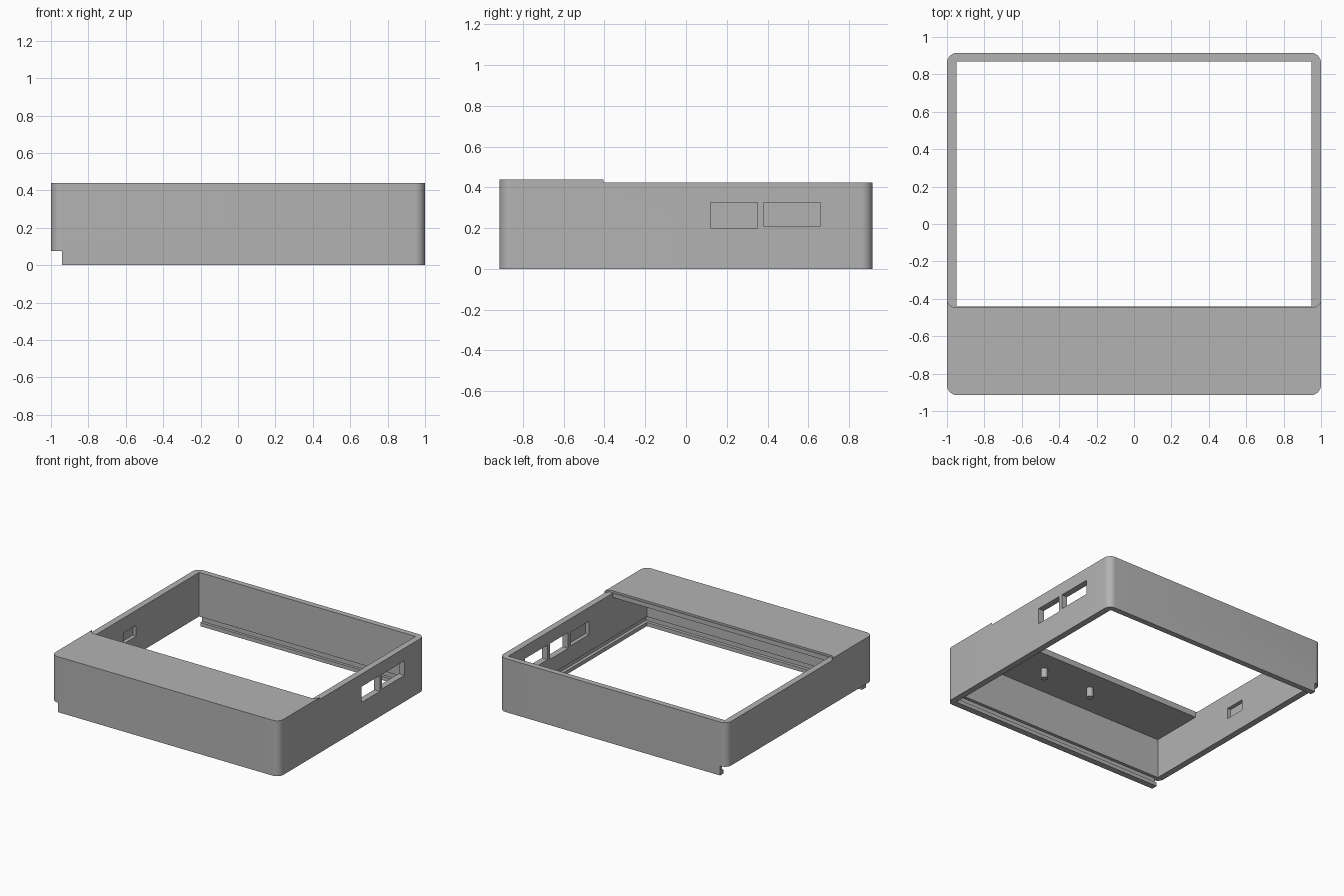
import bpy, bmesh, math
from mathutils import Matrix, Vector

old = bpy.data.objects.get("Cube")
if old:
    bpy.data.objects.remove(old, do_unlink=True)

mat = bpy.data.materials.new("plain_grey")
mat.use_nodes = True
GREY = (0.45, 0.45, 0.45, 1)
mat.diffuse_color = GREY
mat.node_tree.nodes["Principled BSDF"].inputs["Base Color"].default_value = GREY


def finish(name, bm):
    bmesh.ops.recalc_face_normals(bm, faces=bm.faces)
    me = bpy.data.meshes.new(name)
    bm.to_mesh(me)
    bm.free()
    me.materials.append(mat)
    ob = bpy.data.objects.new(name, me)
    bpy.context.collection.objects.link(ob)
    return ob


def block(name, x, y, z, radius=0.0):
    """Box from ranges, optionally with rounded upright edges."""
    bm = bmesh.new()
    size = [b - a for a, b in (x, y, z)]
    mid = [(a + b) / 2 for a, b in (x, y, z)]
    bmesh.ops.create_cube(bm, size=1, matrix=Matrix.Translation(mid) @ Matrix.Diagonal((*size, 1)))
    if radius:
        upright = [e for e in bm.edges if abs(e.verts[0].co.z - e.verts[1].co.z) > 1e-4]
        bmesh.ops.bevel(bm, geom=upright, offset=radius, segments=8, profile=0.5, affect='EDGES')
    return finish(name, bm)


def cut(target, cutter):
    cutter.hide_render = True
    mod = target.modifiers.new("cut", 'BOOLEAN')
    mod.operation = 'DIFFERENCE'
    mod.solver = 'EXACT'
    mod.object = cutter
    bpy.context.view_layer.objects.active = target
    bpy.ops.object.modifier_apply(modifier=mod.name)
    bpy.data.objects.remove(cutter, do_unlink=True)


def smooth(ob):
    bpy.ops.object.select_all(action='DESELECT')
    ob.select_set(True)
    bpy.context.view_layer.objects.active = ob
    bpy.ops.object.shade_smooth_by_angle(angle=math.radians(30))


# Case with a raised front cover
case = block("case", (-1, 1), (-0.915, 0.915), (0, 0.44), 0.055)
cutters = [
    # shallow step behind the cover: rounded front corners, open at the back
    ("step", (-1.0005, 1.0005), (-0.445, 1.2), (0.425, 0.6), 0.045),
    # hollow under the cover, and the open top
    ("hollow", (-0.95, 0.95), (-0.865, 0.87), (-0.1, 0.39), 0),
    ("opening", (-0.95, 0.95), (-0.44, 0.87), (0.3, 0.6), 0),
    # lid groove and the side mouth it slides in through
    ("groove", (-1.2, 0.975), (-0.89, 0.892), (0.03, 0.075), 0),
    ("mouth", (-1.2, -0.94), (-1.2, 1.2), (-0.1, 0.075), 0),
    # two ports through the wall
    ("port_front", (0.9, 1.1), (0.12, 0.35), (0.2, 0.325), 0),
    ("port_back", (0.9, 1.1), (0.38, 0.66), (0.21, 0.325), 0),
    # blind pockets inside the side walls
    ("pocket_left", (0.9, 0.98), (-0.14, 0.09), (0.21, 0.315), 0),
    ("pocket_right", (-0.98, -0.9), (-0.08, 0.08), (0.22, 0.305), 0),
]
for spec in cutters:
    cut(case, block(*spec))
smooth(case)

# Pegs hanging under the cover
for side, x in (("left", 0.33), ("right", -0.1)):
    bm = bmesh.new()
    bmesh.ops.create_cone(bm, cap_ends=True, segments=24, radius1=0.025, radius2=0.025,
                          depth=0.08, matrix=Matrix.Translation(Vector((x, -0.615, 0.355))))
    smooth(finish("cover_peg_" + side, bm))
